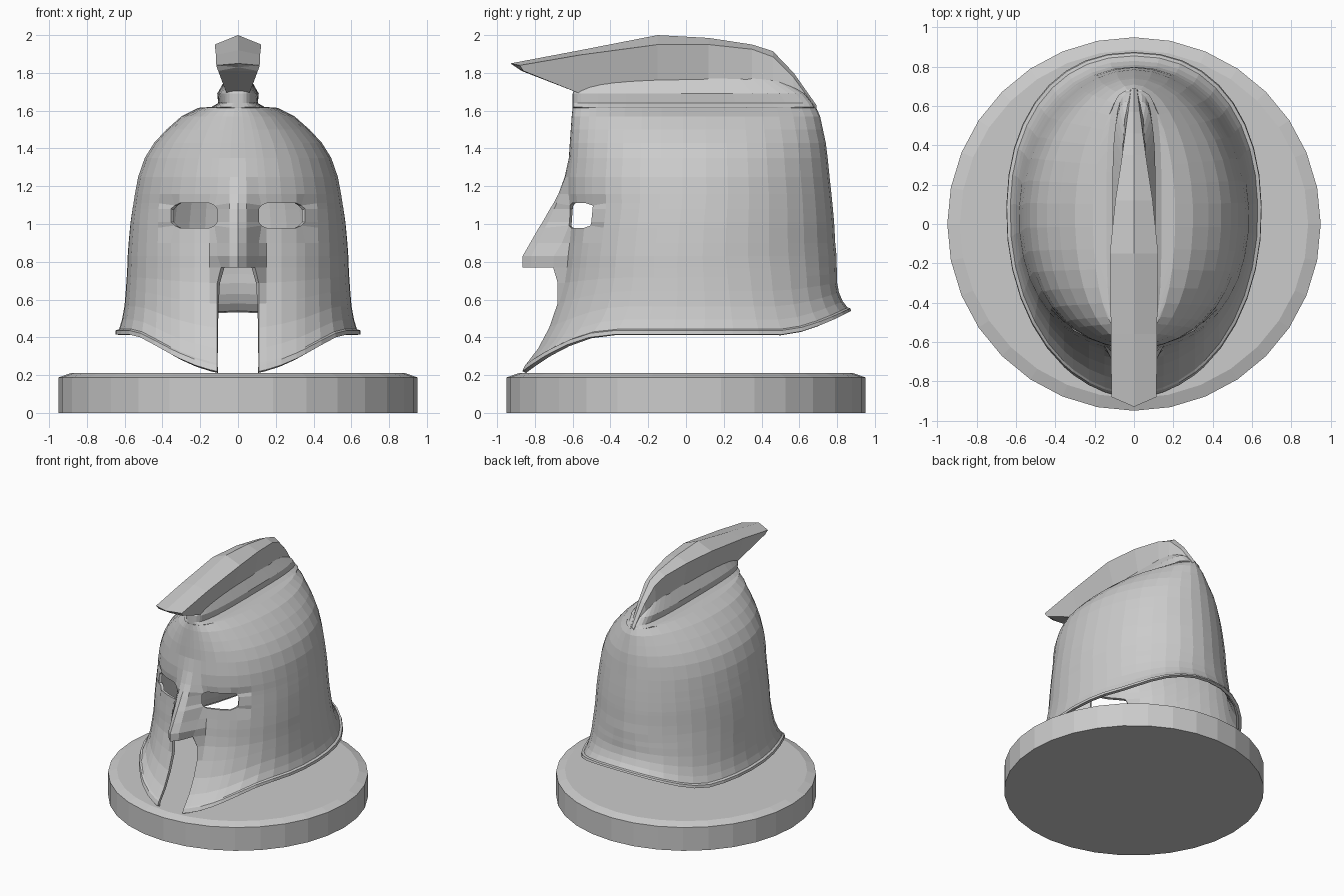
import bpy
import bmesh
from math import sin, cos, asin, pi

old = bpy.data.objects.get("Cube")
if old:
    bpy.data.objects.remove(old, do_unlink=True)

stone = bpy.data.materials.new("light_grey")
stone.use_nodes = True
stone.diffuse_color = (0.6, 0.6, 0.6, 1)
stone.node_tree.nodes["Principled BSDF"].inputs["Base Color"].default_value = (0.6, 0.6, 0.6, 1)


def add_object(name, bm):
    mesh = bpy.data.meshes.new(name)
    bm.to_mesh(mesh)
    bm.free()
    mesh.materials.append(stone)
    obj = bpy.data.objects.new(name, mesh)
    bpy.context.collection.objects.link(obj)
    return obj


def half_grid(name, rows, skip=lambda r, c: False):
    """Loft rows of points into quads and mirror them across x."""
    bm = bmesh.new()
    verts = [[bm.verts.new(p) for p in row] for row in rows]
    for r in range(len(rows) - 1):
        for c in range(len(rows[0]) - 1):
            if not skip(r, c):
                bm.faces.new((verts[r][c], verts[r][c + 1],
                              verts[r + 1][c + 1], verts[r + 1][c]))
    loose = [v for v in bm.verts if not v.link_faces]
    bmesh.ops.delete(bm, geom=loose, context='VERTS')
    obj = add_object(name, bm)
    mirror = obj.modifiers.new("mirror", 'MIRROR')
    mirror.merge_threshold = 0.0005
    return obj


def interp(x, keys):
    for (a, va), (b, vb) in zip(keys, keys[1:]):
        if a <= x <= b:
            return va + (vb - va) * (x - a) / (b - a)
    return 0


# Round display base with a chamfered top edge
bm = bmesh.new()
bmesh.ops.create_cone(bm, cap_ends=True, segments=32, radius1=0.95,
                      radius2=0.95, depth=0.21)
bmesh.ops.translate(bm, verts=bm.verts, vec=(0, 0, 0.105))
top_edges = [e for e in bm.edges if all(v.co.z > 0.2 for v in e.verts)]
bmesh.ops.bevel(bm, geom=top_edges, offset=0.022, segments=1, affect='EDGES')
# Widen the chamfer inward
for v in bm.verts:
    if v.co.z > 0.205:
        v.co.x *= 0.955
        v.co.y *= 0.955
add_object("display_base", bm)

# Helmet shell: flared skirt rows (fraction of skirt height, half width, front, back)
NOSE_Z = 0.77
skirt = [(0, .65, -.88, .875), (.06, .648, -.865, .87), (.08, .63, -.855, .855),
         (.22, .615, -.795, .83), (.42, .602, -.735, .81), (.65, .595, -.69, .80),
         (.85, .59, -.658, .80), (1, .587, -.645, .798)]
# Upper rows (height, half width, front, back)
crown = [(.83, .585, -.64, .797), (.9, .58, -.632, .79), (.98, .573, -.625, .786),
         (1.01, .57, -.622, .784), (1.08, .56, -.62, .778), (1.11, .555, -.622, .775),
         (1.16, .547, -.63, .77), (1.25, .53, -.63, .76), (1.35, .495, -.62, .75),
         (1.43, .445, -.615, .74), (1.5, .38, -.61, .725), (1.57, .3, -.605, .71),
         (1.615, .21, -.6, .69), (1.62, .14, -.6, .68), (1.64, .105, -.6, .67),
         (1.69, .11, -.6, .63), (1.77, .065, -.57, .5), (1.77, 0, -.5, .45)]
FACE_X = [0, .045, .11, .15, .23, .31, .355]
BACK_STEPS = 15
nose_height = [(.62, 0), (.77, .22), (.83, .225), (.95, .17), (1.08, .1), (1.16, .045),
               (1.25, .012), (1.35, 0)]
nose_flank = [(.2, .3), (.83, .3), (.98, .02), (2, .02)]


def section(w, front, back, front_power, back_power):
    """Half outline of the helmet in plan, from the nose line to the nape."""
    s = min(1, w / .55)
    angles = [asin(min(1, (x * s / max(w, .001)) ** (front_power / 2))) for x in FACE_X]
    start = angles[-1]
    angles += [start + (pi - start) * i / BACK_STEPS for i in range(1, BACK_STEPS + 1)]
    points = []
    for a in angles:
        n, end = (front_power, front) if a < pi / 2 else (back_power, back)
        reach = abs(cos(a)) ** (2 / n)
        points.append([w * abs(sin(a)) ** (2 / n), .05 + reach * (end - .05)])
    points[-1][0] = 0
    return points


def hem(y):
    """Height of the lower edge: dips at the cheeks, lifts at the nape."""
    return (.415 - .19 * (max(0, -y - .4) / .46) ** 1.8
            + .125 * (max(0, y - .52) / .355) ** 1.5)


def add_nose(points, z):
    for i, amount in enumerate((1, .8, interp(z, nose_flank))):
        points[i][1] -= amount * interp(z, nose_height)


rows = []
hems = [hem(y) for x, y in section(*skirt[0][1:], 2, 2.25)]
for t, w, front, back in skirt:
    pts = section(w, front, back, 2 + .2 * t, 2.25 - .25 * t)
    add_nose(pts, hems[2] + t * (NOSE_Z - hems[2]))
    if t == 1:
        pts[2][0] = .09
    rows.append([(x, y, h + t * (NOSE_Z - h)) for (x, y), h in zip(pts, hems)])
for z, w, front, back in crown:
    pts = section(w, front, back, *((3.5, 3.5) if w < .15 else (2.2, 1.95)))
    add_nose(pts, z)
    rows.append([(x, y, z) for x, y in pts])

# Eye opening: cells between the inner and outer face columns, with eased corners
nose_row = len(skirt) - 1
eye_low = len(skirt) + 2
eye_high = eye_low + 3
for r, dz in ((eye_low, .012), (eye_high, -.012)):
    for c, dx in ((2, .015), (6, -.02)):
        x, y, z = rows[r][c]
        rows[r][c] = (x + dx, y, z + dz)


def is_open(r, c):
    mouth = r < nose_row and c < 2
    eye = eye_low <= r < eye_high and 2 <= c < 6
    return mouth or eye


shell = half_grid("helmet_shell", rows, is_open)
solid = shell.modifiers.new("thickness", 'SOLIDIFY')
solid.thickness = 0.022
solid.offset = -1

# Crest stations: y, top height, edge height, edge half width, foot height, foot half width
stations = [(-.56, 1.92, 1.895, .117, 1.69, .06), (-.15, 2, 1.95, .123, 1.73, .06),
            (.12, 1.985, 1.95, .095, 1.74, .06), (.35, 1.95, 1.925, .06, 1.74, .06),
            (.46, 1.915, 1.885, .045, 1.72, .055), (.57, 1.8, 1.775, .03, 1.66, .05),
            (.69, 1.63, 1.61, .015, 1.58, .03)]
# Overhanging tip first, then the body
crest = [[(0, -.93, 1.85), (.115, -.88, 1.84), (.105, -.86, 1.81), (0, -.87, 1.81)]]
for y, top, edge, wide, foot, narrow in stations:
    crest.append([(0, y, top), (wide, y, edge), (narrow, y, foot), (0, y, foot)])
crest.insert(0, [(0, -.9, 1.83)] * 4)
crest.append([(0, .69, 1.6)] * 4)
crest_obj = half_grid("crest", crest)
# Weld the pointed ends and face everything outward
bm = bmesh.new()
bm.from_mesh(crest_obj.data)
bmesh.ops.remove_doubles(bm, verts=bm.verts, dist=0.0005)
bmesh.ops.recalc_face_normals(bm, faces=bm.faces)
bm.to_mesh(crest_obj.data)
bm.free()
